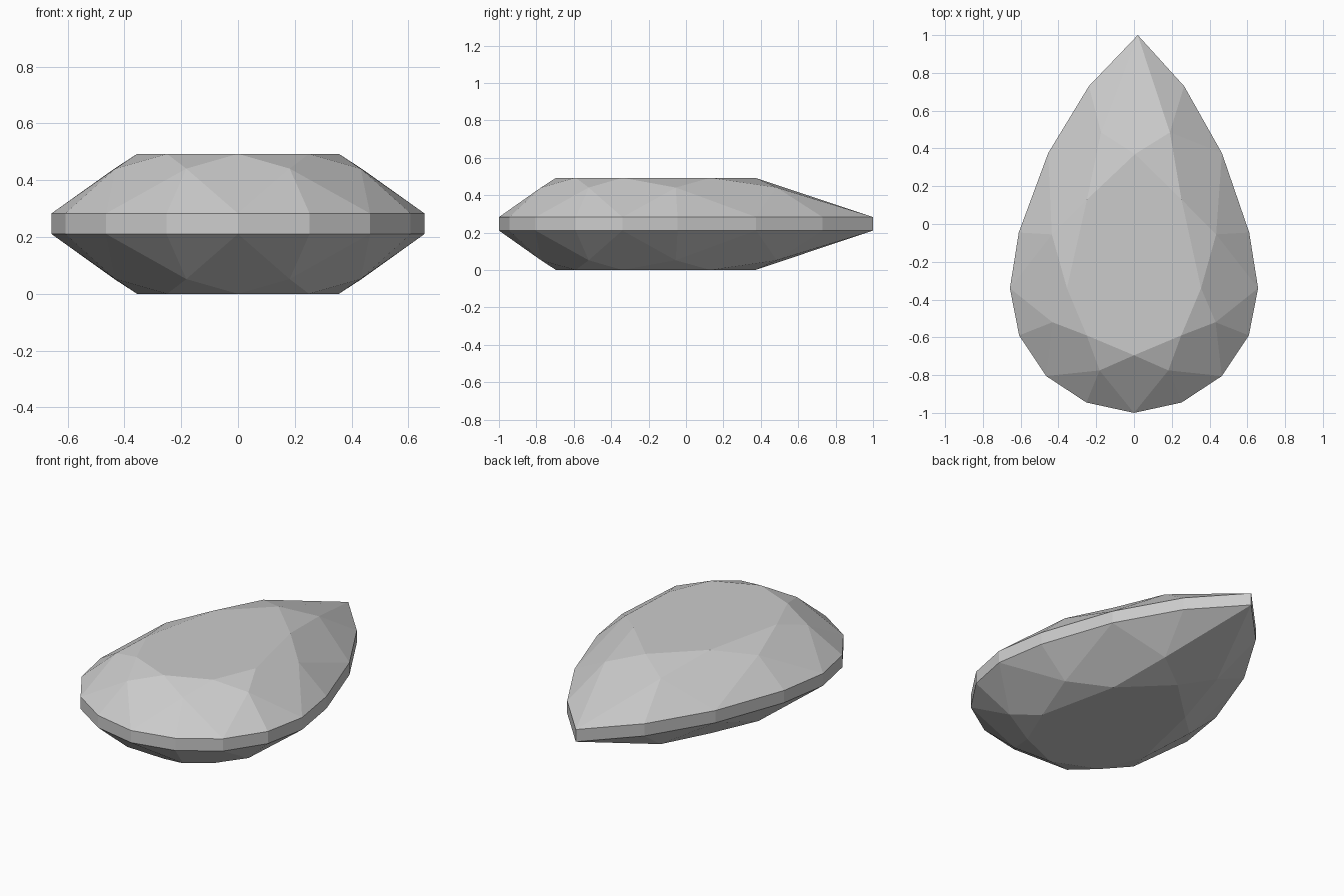
import bpy, bmesh

cube = bpy.data.objects.get("Cube")
if cube:
    bpy.data.objects.remove(cube, do_unlink=True)

gem = bpy.data.materials.new("gem_grey")
gem.use_nodes = True
colour = (0.6, 0.6, 0.6, 1)
gem.diffuse_color = colour
gem.node_tree.nodes["Principled BSDF"].inputs["Base Color"].default_value = colour

HEIGHT = 0.493
GIRDLE_LOW, GIRDLE_TOP = 0.211, 0.283
FACET_DROP = 0.052

# Half outlines from the round end to the point; the other half is mirrored
girdle_half = [(0, -1), (.252, -.945), (.465, -.805), (.608, -.59), (.657, -.34),
               (.61, -.045), (.46, .375), (.252, .73), (0, 1)]
table_half = [(0, -.695), (.25, -.59), (.355, -.34), (.25, .13), (0, .37)]
facet_half = [(.182, -.775), (.432, -.52), (.435, -.055), (.182, .485)]


def lean(x, y):
    """The pointed end leans a little to one side."""
    return x + 0.02 * max(0, y) ** 1.3, y


def ring(half):
    """Mirror a half outline into a closed loop."""
    other = [(-x, y) for x, y in reversed(half) if x]
    return [lean(x, y) for x, y in half + other]


girdle, table, facets = ring(girdle_half), ring(table_half), ring(facet_half)


def make_part(name, build):
    bm = bmesh.new()
    build(bm)
    mesh = bpy.data.meshes.new(name)
    bm.to_mesh(mesh)
    bm.free()
    mesh.materials.append(gem)
    bpy.context.collection.objects.link(bpy.data.objects.new(name, mesh))


def loop_verts(bm, outline, z):
    return [bm.verts.new((x, y, z)) for x, y in outline]


def cut_side(flat_z, facet_z, girdle_z, flip):
    """Brilliant cut: flat table, star, kite and girdle facets."""
    def build(bm):
        t = loop_verts(bm, table, flat_z)
        m = loop_verts(bm, facets, facet_z)
        g = loop_verts(bm, girdle, girdle_z)
        bm.faces.new(t)
        n = len(t)
        for i in range(n):
            a, b, c = g[2 * i], g[2 * i + 1], g[(2 * i + 2) % len(g)]
            bm.faces.new((t[i], m[i], t[(i + 1) % n]))   # star
            bm.faces.new((t[i], m[i - 1], a, m[i]))      # kite
            bm.faces.new((m[i], a, b))                   # girdle pair
            bm.faces.new((m[i], b, c))
        if flip:
            bmesh.ops.reverse_faces(bm, faces=bm.faces[:])
    return build


def band(bm):
    low = loop_verts(bm, girdle, GIRDLE_LOW)
    top = loop_verts(bm, girdle, GIRDLE_TOP)
    for i in range(len(low)):
        j = (i + 1) % len(low)
        bm.faces.new((low[i], low[j], top[j], top[i]))


make_part("crown", cut_side(HEIGHT, HEIGHT - FACET_DROP, GIRDLE_TOP, False))
make_part("girdle", band)
make_part("pavilion", cut_side(0, FACET_DROP, GIRDLE_LOW, True))
